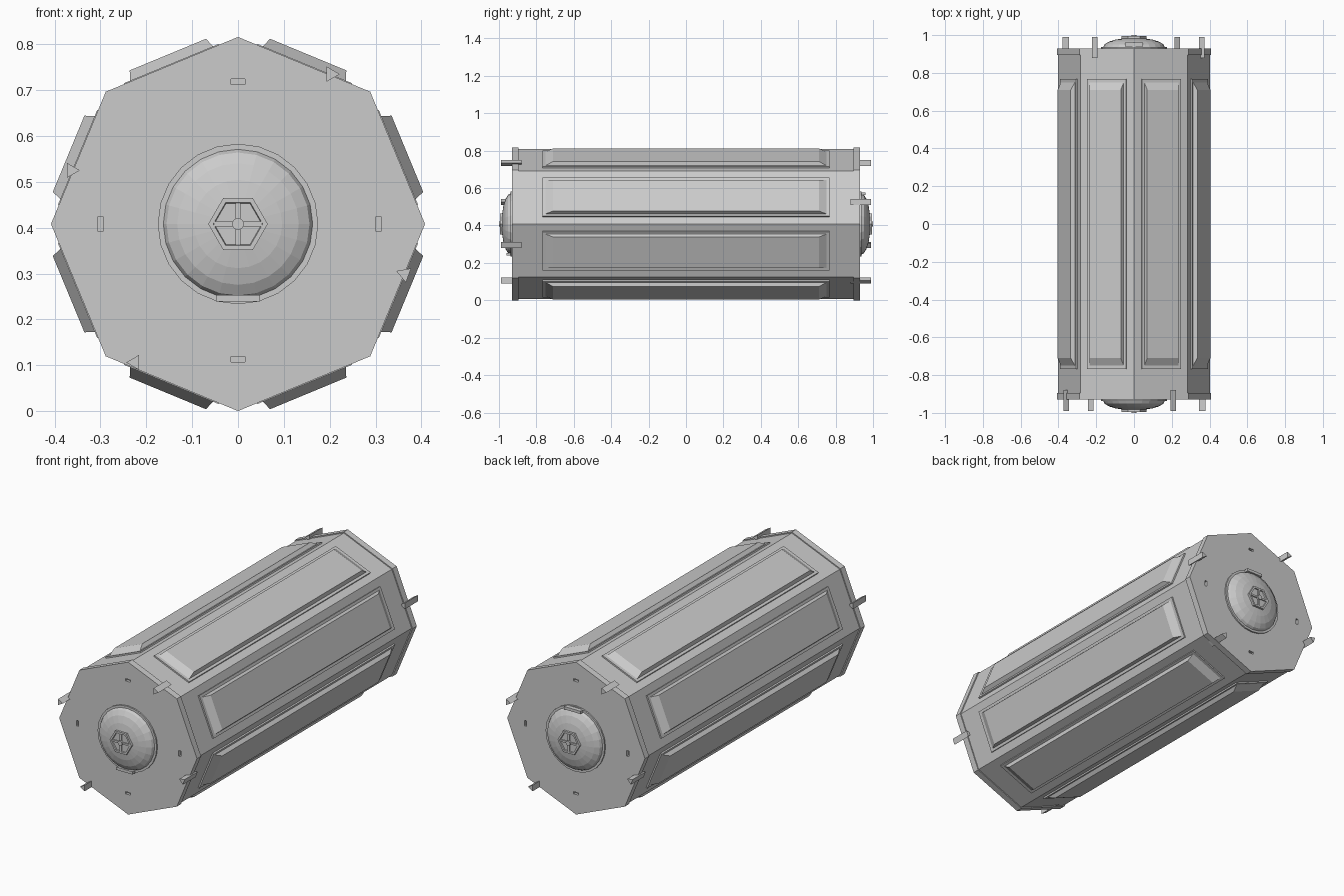
import bpy, bmesh
from math import sin, cos, pi, radians
from mathutils import Matrix

if "Cube" in bpy.data.objects:
    bpy.data.objects.remove(bpy.data.objects["Cube"])

CZ = 0.408            # height of the long axis
R = 0.408             # end plate corner radius


def loft(name, rings, matrix=Matrix()):
    """Closed solid through rings of equal point count."""
    bm = bmesh.new()
    rows = [[bm.verts.new(p) for p in ring] for ring in rings]
    n = len(rows[0])
    for a, b in zip(rows, rows[1:]):
        for i in range(n):
            j = (i + 1) % n
            bm.faces.new((a[i], a[j], b[j], b[i]))
    bm.faces.new(rows[0][::-1])
    bm.faces.new(rows[-1])
    bm.transform(Matrix.Translation((0, 0, CZ)) @ matrix)
    bmesh.ops.recalc_face_normals(bm, faces=bm.faces)
    me = bpy.data.meshes.new(name)
    bm.to_mesh(me)
    bm.free()
    ob = bpy.data.objects.new(name, me)
    bpy.context.collection.objects.link(ob)
    return ob


def ngon(n, r, y, x=0, z=0, a0=0):
    return [(x + r * cos(a0 + 2 * pi * i / n), y, z + r * sin(a0 + 2 * pi * i / n)) for i in range(n)]


def rect(hw, hl, h):
    return [(-hw, -hl, h), (hw, -hl, h), (hw, hl, h), (-hw, hl, h)]


def box(name, x, y, z, sx, sy, sz, m):
    c = Matrix.Translation((x, y, z))
    return loft(name, [rect(sx / 2, sy / 2, -sz / 2), rect(sx / 2, sy / 2, sz / 2)], m @ c)


# Octagonal body
loft("body", [ngon(8, 0.402, -0.9), ngon(8, 0.402, 0.9)])

# Side panels: thin frame and raised bevelled panel on each face
for k in range(8):
    m = Matrix.Rotation(radians(22.5 + 45 * k), 4, 'Y')
    loft("panel_frame", [rect(0.112, 0.767, 0.36), rect(0.112, 0.767, 0.379)], m)
    loft("raised_panel", [rect(0.098, 0.75, 0.37), rect(0.098, 0.75, 0.379), rect(0.090, 0.71, 0.400)], m)

# Both ends, modelled at the front and turned round for the back
for end, turn, handle_z in (("front", 0, -0.162), ("back", pi, 0.162)):
    m = Matrix.Rotation(turn, 4, 'Z')
    plate = loft(end + "_plate", [ngon(8, R, -0.93), ngon(8, R, -0.895)], m)

    # Small slots in the end plate
    for x, z, sx, sz in ((0, 0.31, 0.03, 0.012), (0, -0.295, 0.03, 0.012),
                         (-0.3, 0, 0.013, 0.03), (0.306, 0, 0.013, 0.03)):
        cutter = box("slot_cutter", x, -0.93, z, sx, 0.03, sz, m)
        mod = plate.modifiers.new("slot", 'BOOLEAN')
        mod.object, mod.operation, mod.solver = cutter, 'DIFFERENCE', 'EXACT'
        bpy.context.view_layer.objects.active = plate
        bpy.ops.object.modifier_apply(modifier=mod.name)
        bpy.data.objects.remove(cutter)

    # Domed hub with flange
    loft(end + "_flange", [ngon(24, 0.175, -0.925), ngon(24, 0.175, -0.938)], m)
    dome = [ngon(24, 0.164 * cos(t), -0.936 - 0.05 * sin(t)) for t in (radians(a) for a in (0, 18, 36, 54, 72, 86))]
    loft(end + "_dome", dome, m)
    box(end + "_handle", 0, -0.95, handle_z, 0.097, 0.022, 0.015, m)

    # Hexagonal knob with rim, cross bars and centre boss
    loft(end + "_knob_rim", [ngon(6, 0.065, -0.975), ngon(6, 0.065, -0.994),
                             ngon(6, 0.054, -0.994), ngon(6, 0.052, -0.988)], m)
    box(end + "_knob_bar", 0, -0.988, 0, 0.104, 0.012, 0.010, m)
    box(end + "_knob_bar", 0, -0.988, 0, 0.010, 0.012, 0.092, m)
    loft(end + "_knob_boss", [ngon(12, 0.013, -0.985), ngon(12, 0.013, -1.0)], m)

    # Triangular pins along the rim
    for x, z, a in ((0.203, 0.327, 0), (-0.364, 0.117, 0), (0.363, -0.109, -80), (-0.225, -0.302, 180)):
        loft(end + "_pin", [ngon(3, 0.019, -0.99, x, z, radians(a)),
                            ngon(3, 0.019, -0.88, x, z, radians(a))], m)
